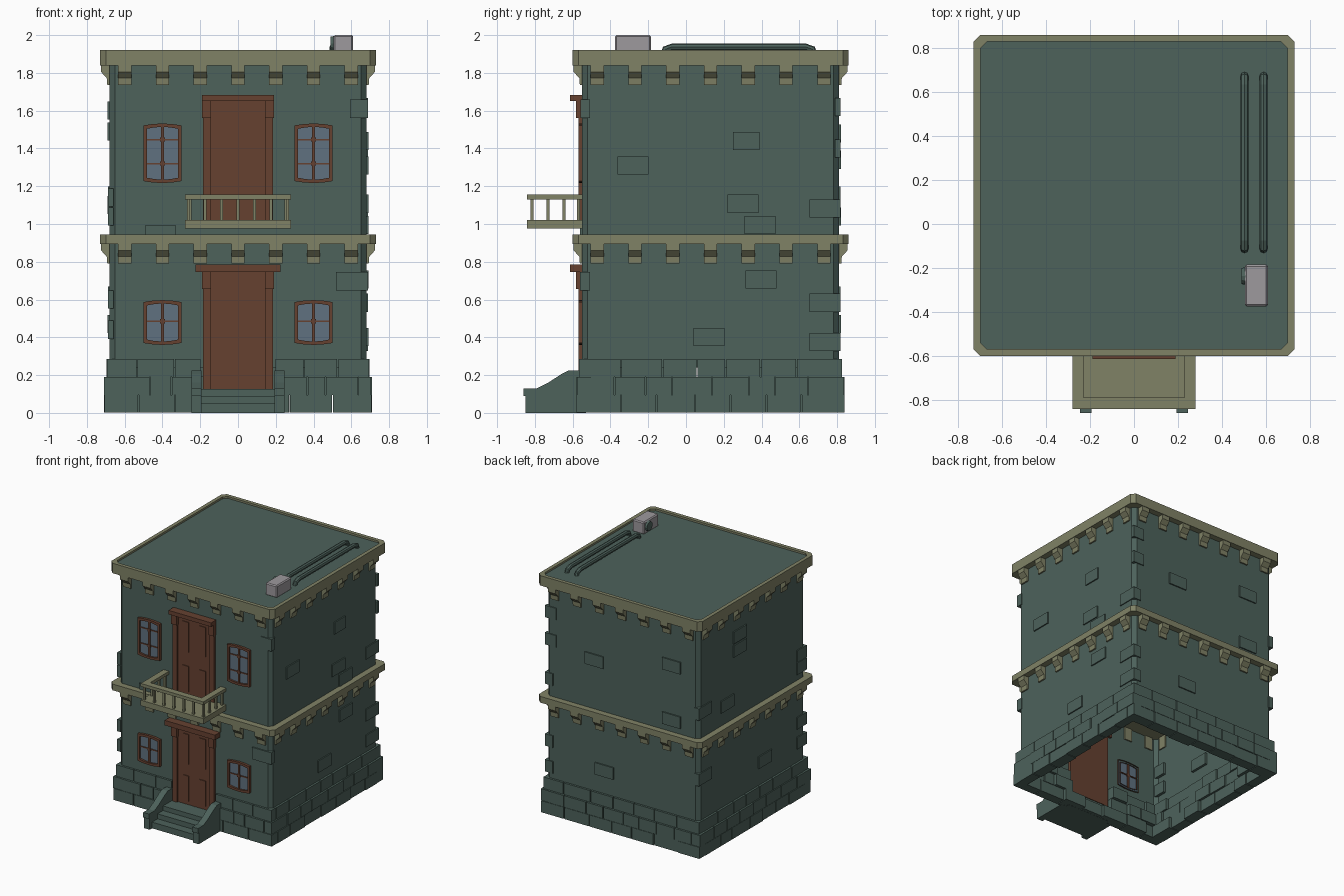
import bpy, bmesh, math, random
from mathutils import Matrix, Vector

if "Cube" in bpy.data.objects:
    bpy.data.objects.remove(bpy.data.objects["Cube"])

random.seed(4)
CY = 0.13  # centre of the building in y


def material(name, col):
    m = bpy.data.materials.new(name)
    m.diffuse_color = (*col, 1)
    m.use_nodes = True
    m.node_tree.nodes["Principled BSDF"].inputs["Base Color"].default_value = m.diffuse_color
    return m


TEAL = material("teal_stone", (0.074, 0.122, 0.105))
KHAKI = material("khaki_trim", (0.216, 0.223, 0.133))
BROWN = material("brown_wood", (0.133, 0.053, 0.030))
GLASS = material("blue_glass", (0.117, 0.165, 0.216))
GREY = material("grey_metal", (0.34, 0.32, 0.34))


def finish(name, bm, mat):
    bmesh.ops.recalc_face_normals(bm, faces=bm.faces)
    me = bpy.data.meshes.new(name)
    bm.to_mesh(me)
    bm.free()
    me.materials.append(mat)
    ob = bpy.data.objects.new(name, me)
    bpy.context.collection.objects.link(ob)
    return ob


def side(k):
    """Local (u along wall, -d outward, z) to world for wall k: front, right, back, left."""
    return Matrix.Translation((0, CY, 0)) @ Matrix.Rotation(k * math.pi / 2, 4, 'Z')


def box(bm, x0, x1, y0, y1, z0, z1, mtx=Matrix()):
    m = Matrix.Translation(((x0 + x1) / 2, (y0 + y1) / 2, (z0 + z1) / 2))
    s = Matrix.Diagonal((abs(x1 - x0), abs(y1 - y0), abs(z1 - z0), 1))
    bmesh.ops.create_cube(bm, size=1, matrix=mtx @ m @ s)


def wbox(bm, k, u0, u1, d0, d1, z0, z1):
    box(bm, u0, u1, -d1, -d0, z0, z1, side(k))


def prism(bm, a, b, caps=True):
    """Join two matching loops of 3D points."""
    va, vb = [bm.verts.new(p) for p in a], [bm.verts.new(p) for p in b]
    n = len(a)
    for i in range(n):
        j = (i + 1) % n
        bm.faces.new((va[i], va[j], vb[j], vb[i]))
    if caps:
        bm.faces.new(va)
        bm.faces.new(vb)
    return va, vb


def octagon(h, c, z):
    pts = [(h, -h + c), (h, h - c), (h - c, h), (c - h, h), (-h, h - c), (-h, c - h), (c - h, -h), (h - c, -h)]
    return [(x, y + CY, z) for x, y in pts]


# walls, open below
bm = bmesh.new()
prism(bm, octagon(0.68, 0.028, 0.24), octagon(0.68, 0.028, 1.9), caps=False)
finish("walls", bm, TEAL)

# lower cornice slab and upper cornice with raised rim
bm = bmesh.new()
prism(bm, octagon(0.73, 0.03, 0.895), octagon(0.73, 0.03, 0.945))
finish("middle_cornice", bm, KHAKI)
bm = bmesh.new()
loops = [[bm.verts.new(p) for p in octagon(h, c, z)] for h, c, z in
         ((0.66, 0.03, 1.84), (0.73, 0.03, 1.84), (0.73, 0.03, 1.92), (0.70, 0.03, 1.92), (0.70, 0.03, 1.895))]
for a, b in zip(loops, loops[1:]):
    for i in range(8):
        j = (i + 1) % 8
        bm.faces.new((a[i], a[j], b[j], b[i]))
finish("upper_cornice", bm, KHAKI)
bm = bmesh.new()
bm.faces.new([bm.verts.new(p) for p in octagon(0.70, 0.03, 1.905)])
finish("roof_floor", bm, TEAL)

# corbels under both cornices
bm = bmesh.new()
prof = [(0.67, 0), (0.725, 0), (0.725, -0.035), (0.695, -0.067), (0.692, -0.105), (0.67, -0.105)]
for top in (1.84, 0.895):
    for k in range(4):
        for i in range(-3, 4):
            ends = [[side(k) @ Vector((i * 0.2 + s, -d, top + z)) for d, z in prof] for s in (-0.035, 0.035)]
            prism(bm, *ends)
finish("corbels", bm, KHAKI)

# three courses of base stones, with a gap for the door
bm = bmesh.new()
for r in range(3):
    for k in range(4):
        h = 0.71 if (r + k) % 2 == 0 else 0.637
        if r == 2 and h > 0.7:
            h = 0.697
        spans = [(-h, -0.195, 3), (0.195, h, 3)] if k == 0 and r else [(-h, h, 7 + r % 2)]
        for a, b, n in spans:
            cuts = [a] + [a + (b - a) * (i + random.uniform(-0.18, 0.18)) / n for i in range(1, n)] + [b]
            for u0, u1 in zip(cuts, cuts[1:]):
                out = 0.697 if r == 2 else 0.71 - random.choice((0, 0, 0.006))
                wbox(bm, k, u0 + 0.003, u1 - 0.003, random.uniform(0.60, 0.64), out,
                     r * 0.095 + 0.001, r * 0.095 + 0.094)
finish("base_stones", bm, TEAL)

# scattered raised bricks: wall, centre u, centre z
bm = bmesh.new()
bricks = [(0, -0.41, 0.945), (0, 0.60, 0.697),
          (1, 0.19, 1.44), (1, -0.41, 1.31), (1, 0.172, 1.107), (1, 0.262, 0.995),
          (1, 0.267, 0.707), (1, -0.007, 0.402),
          (2, -0.25, 1.34), (2, 0.44, 1.48), (2, 0.44, 1.04), (2, -0.16, 0.47),
          (3, -0.16, 1.60), (3, -0.16, 1.49), (3, -0.32, 1.10), (3, 0.16, 0.47)]
for k, u, z in bricks:
    w = 0.07 if (k, z) == (1, 1.44) else 0.082
    wbox(bm, k, u - w, u + w, 0.66, 0.69, z - 0.048, z + 0.048)
finish("wall_bricks", bm, TEAL)

# corner bricks wrapping two walls: corner signs, centre z, lengths along x and y
bm = bmesh.new()
corners = [(1, -1, 1.61, 0.095, 0.05), (1, -1, 0.697, 0.165, 0.05),
           (1, 1, 1.083, 0.07, 0.165), (1, 1, 0.583, 0.07, 0.165), (1, 1, 0.375, 0.07, 0.165),
           (1, 1, 1.40, 0.10, 0.03), (1, 1, 1.62, 0.10, 0.03),
           (-1, 1, 1.15, 0.04, 0.165), (-1, 1, 0.62, 0.04, 0.165),
           (-1, -1, 1.14, 0.03, 0.12), (-1, -1, 1.04, 0.03, 0.12),
           (-1, -1, 0.60, 0.03, 0.12), (-1, -1, 0.44, 0.03, 0.12)]
for sx, sy, z, lx, ly in corners:
    box(bm, sx * (0.688 - lx), sx * 0.688, CY + sy * (0.688 - ly), CY + sy * 0.688, z - 0.048, z + 0.048)
finish("corner_bricks", bm, TEAL)

# doors: floor z, head z, lintel half width, lintel top
for name, z0, z1, lw, zt in (("front_door", 0.125, 0.745, 0.225, 0.785), ("balcony_door", 1.01, 1.65, 0.19, 1.682)):
    bm = bmesh.new()
    wbox(bm, 0, -0.15, 0.15, 0.655, 0.686, z0, z1)
    wbox(bm, 0, -lw, lw, 0.66, 0.745, z1, zt)
    wbox(bm, 0, -0.145, 0.145, 0.66, 0.692, z1 - 0.012, z1)
    for s in (-1, 1):
        wbox(bm, 0, s * 0.145, s * 0.185, 0.655, 0.70, z0, z1)
        wbox(bm, 0, s * 0.142, s * 0.19, 0.66, 0.712, z1 - 0.09, z1)
        for a, b in ((z1 - 0.29, z1 - 0.05), (z0 + 0.03, z0 + 0.235)):
            wbox(bm, 0, s * 0.047, s * 0.102, 0.68, 0.692, a, b)
    wbox(bm, 0, -0.006, 0.006, 0.68, 0.690, z0, z1)
    finish(name, bm, BROWN)


# windows with slightly bowed heads and sills
def window_loop(cx, hw, z0, z1, y, bow=0.01):
    us = [-1, -0.5, 0, 0.5, 1]
    top = [(cx + hw * u, y, z1 - bow * u * u) for u in us]
    return top + [(cx + hw * u, y, z0 + bow * u * u) for u in reversed(us)]


frames, panes = bmesh.new(), bmesh.new()
for cx in (-0.4, 0.4):
    for z0, z1, bars in ((0.36, 0.597, (0.485,)), (1.217, 1.532, (1.32, 1.447))):
        rings = [window_loop(cx, hw, z0 + e, z1 - e, y) for hw, e, y in
                 ((0.10, 0, -0.54), (0.10, 0, -0.57), (0.082, 0.018, -0.57), (0.082, 0.018, -0.54))]
        vs = [[frames.verts.new(p) for p in r] for r in rings]
        for a, b in zip(vs, vs[1:]):
            for i in range(10):
                j = (i + 1) % 10
                frames.faces.new((a[i], a[j], b[j], b[i]))
        box(frames, cx - 0.007, cx + 0.007, -0.564, -0.54, z0 + 0.015, z1 - 0.015)
        for zb in bars:
            box(frames, cx - 0.085, cx + 0.085, -0.561, -0.54, zb - 0.004, zb + 0.004)
            box(frames, cx - 0.013, cx + 0.013, -0.567, -0.54, zb - 0.011, zb + 0.011)
        prism(panes, window_loop(cx, 0.09, z0 + 0.01, z1 - 0.01, -0.548), window_loop(cx, 0.09, z0 + 0.01, z1 - 0.01, -0.555))
finish("window_frames", frames, BROWN)
finish("window_glass", panes, GLASS)

# balcony slab, rail and balusters
bm = bmesh.new()
box(bm, -0.28, 0.28, -0.842, -0.54, 0.975, 1.02)
box(bm, -0.28, 0.28, -0.842, -0.79, 1.13, 1.155)
for s in (-1, 1):
    box(bm, s * 0.28, s * 0.23, -0.79, -0.55, 1.13, 1.155)
posts = [(x, -0.816) for x in (-0.262, -0.175, -0.0875, 0, 0.0875, 0.175, 0.262)]
posts += [(s * 0.255, y) for s in (-1, 1) for y in (-0.73, -0.645, -0.57)]
for x, y in posts:
    box(bm, x - 0.008, x + 0.008, y - 0.008, y + 0.008, 1.015, 1.135)
finish("balcony", bm, KHAKI)

# entrance steps and side walls
bm = bmesh.new()
for y, z0, z1 in ((-0.82, 0, 0.05), (-0.75, 0.05, 0.09), (-0.68, 0.09, 0.127)):
    box(bm, -0.2, 0.2, y, -0.53, z0, z1)
finish("steps", bm, TEAL)
bm = bmesh.new()
wall = [(-0.85, 0), (-0.85, 0.09), (-0.86, 0.09), (-0.86, 0.13), (-0.79, 0.13), (-0.73, 0.16),
        (-0.66, 0.205), (-0.62, 0.225), (-0.56, 0.225), (-0.56, 0)]
for s in (-1, 1):
    prism(bm, *[[(s * x, y, z) for y, z in wall] for x in (0.193, 0.245)])
finish("step_side_walls", bm, TEAL)

# rooftop cooling unit with round fan
bm = bmesh.new()
box(bm, 0.505, 0.61, -0.375, -0.185, 1.9, 2.0)
bmesh.ops.bevel(bm, geom=bm.edges[:], offset=0.008, segments=1, affect='EDGES')
finish("cooling_unit", bm, GREY)
bm = bmesh.new()
bmesh.ops.create_cone(bm, cap_ends=True, segments=12, radius1=0.042, radius2=0.036, depth=0.025,
                      matrix=Matrix.Translation((0.502, -0.237, 1.955)) @ Matrix.Rotation(-math.pi / 2, 4, 'Y'))
finish("unit_fan", bm, TEAL)

# two rooftop pipes with ends bent down
bm = bmesh.new()
path = [(-0.115, 1.90), (-0.11, 1.925), (-0.075, 1.937), (0.635, 1.937), (0.67, 1.925), (0.675, 1.90)]
for cx in (0.503, 0.59):
    rings = []
    for i, (y, z) in enumerate(path):
        p, q = path[max(i - 1, 0)], path[min(i + 1, 5)]
        t = Vector((0, q[0] - p[0], q[1] - p[1])).normalized()
        n = Vector((0, -t.z, t.y))
        rings.append([bm.verts.new(Vector((cx, y, z)) + 0.018 * (Vector((1, 0, 0)) * math.cos(a) + n * math.sin(a)))
                      for a in (j * math.pi / 4 for j in range(8))])
    for a, b in zip(rings, rings[1:]):
        for i in range(8):
            j = (i + 1) % 8
            bm.faces.new((a[i], a[j], b[j], b[i]))
finish("roof_pipes", bm, TEAL)
